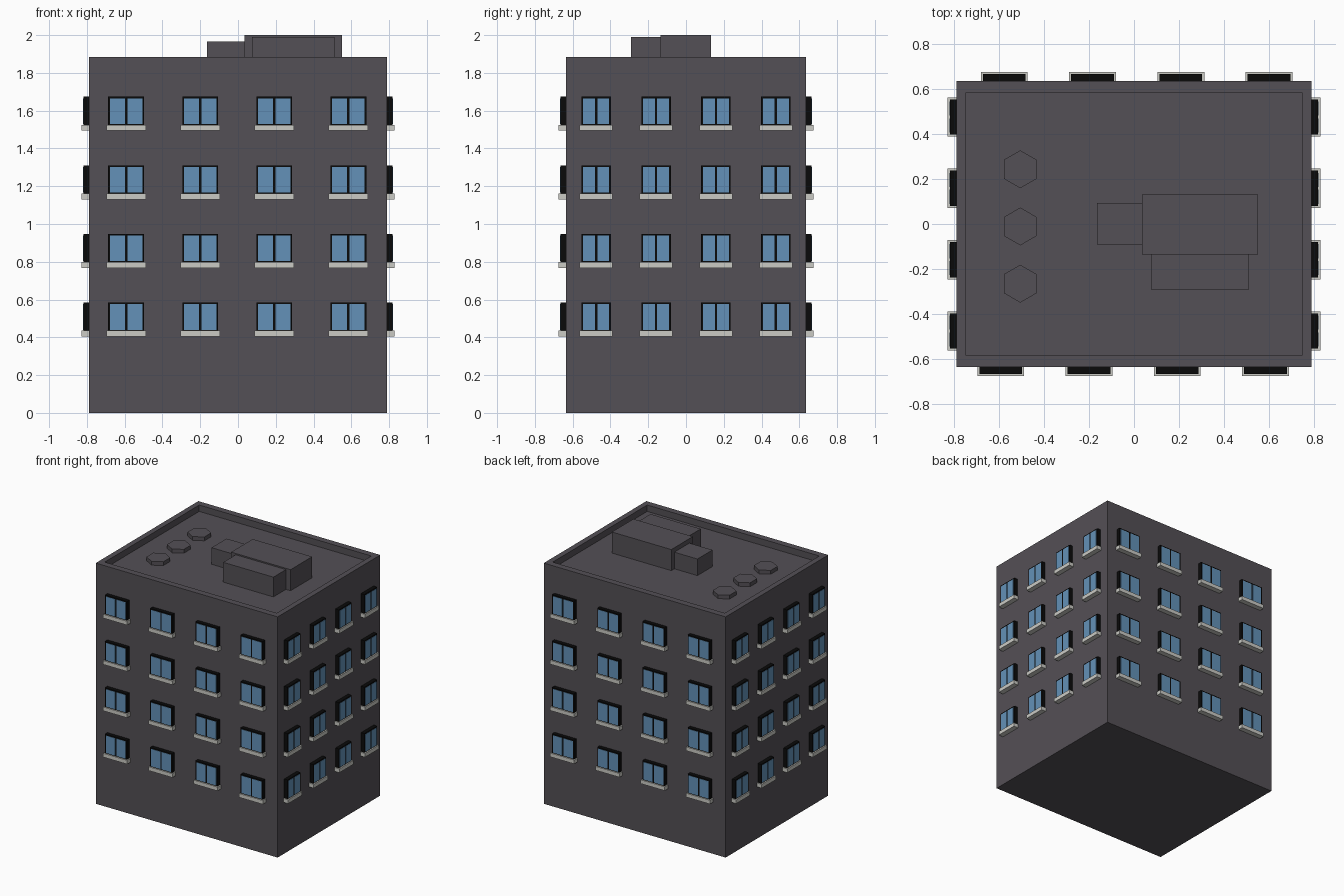
import bpy, bmesh, math
from mathutils import Matrix, Vector

cube = bpy.data.objects.get("Cube")
if cube:
    bpy.data.objects.remove(cube, do_unlink=True)


def material(name, rgb):
    m = bpy.data.materials.new(name)
    m.use_nodes = True
    m.diffuse_color = (*rgb, 1)
    m.node_tree.nodes["Principled BSDF"].inputs["Base Color"].default_value = (*rgb, 1)
    return m


WALL = material("dark grey wall", (0.088, 0.08, 0.092))
FRAME = material("black frame", (0.003, 0.003, 0.003))
GLASS = material("blue glass", (0.125, 0.285, 0.48))
SILL = material("pale stone sill", (0.6, 0.6, 0.56))


def add_box(bm, lo, hi, slot=0):
    """Add a box between two corners and return its faces."""
    lo, hi = Vector(lo), Vector(hi)
    mat = Matrix.Translation((lo + hi) / 2) @ Matrix.Diagonal((*(hi - lo), 1))
    verts = bmesh.ops.create_cube(bm, size=1, matrix=mat)["verts"]
    faces = list({f for v in verts for f in v.link_faces})
    for f in faces:
        f.material_index = slot
    return faces


def finish(bm, name, mats):
    mesh = bpy.data.meshes.new(name)
    bm.to_mesh(mesh)
    bm.free()
    for m in mats:
        mesh.materials.append(m)
    return mesh


def place(mesh, name, location=(0, 0, 0), angle=0):
    ob = bpy.data.objects.new(name, mesh)
    ob.location = location
    ob.rotation_euler.z = angle
    bpy.context.collection.objects.link(ob)
    return ob


# Building body with a sunken roof inside a parapet
HALF_X, HALF_Y, TOP, ROOF = 0.788, 0.635, 1.885, 1.835
bm = bmesh.new()
faces = add_box(bm, (-HALF_X, -HALF_Y, 0), (HALF_X, HALF_Y, TOP))
roof = max(faces, key=lambda f: f.calc_center_median().z)
bmesh.ops.inset_region(bm, faces=[roof], thickness=0.06)
# Narrow the inset at front and back, then sink it with its own walls
for v in roof.verts:
    v.co.y = math.copysign(0.585, v.co.y)
sunk = bmesh.ops.extrude_discrete_faces(bm, faces=[roof])["faces"][0]
bmesh.ops.translate(bm, vec=(0, 0, ROOF - TOP), verts=sunk.verts)
bmesh.ops.recalc_face_normals(bm, faces=bm.faces)
place(finish(bm, "building_body", [WALL]), "building_body")

# Rooftop plant rooms
rooms = {
    "roof_main_block": ((0.035, -0.135, ROOF), (0.55, 0.132, 2.0)),
    "roof_front_block": ((0.075, -0.29, ROOF), (0.51, -0.135, 1.99)),
    "roof_small_block": ((-0.165, -0.092, ROOF), (0.035, 0.094, 1.965)),
}
for name, (lo, hi) in rooms.items():
    bm = bmesh.new()
    add_box(bm, lo, hi)
    place(finish(bm, name, [WALL]), name)

# Six-sided roof vents
bm = bmesh.new()
bmesh.ops.create_cone(bm, cap_ends=True, segments=6, radius1=0.084, radius2=0.084, depth=0.03)
vent = finish(bm, "roof_vent", [WALL])
for i in range(3):
    ob = place(vent, f"roof_vent_{i + 1}", (-0.505, 0.243 - 0.254 * i, ROOF + 0.015))
    # Points towards front and back
    if abs(max(v.co.y for v in vent.vertices) - 0.084) > 0.001:
        ob.rotation_euler.z = math.pi / 6


def window_mesh(name, width):
    """Two-pane window facing -y, with the wall at y = 0 and sill top at z = 0."""
    h, depth, tall = width / 2, 0.03, 0.15
    bm = bmesh.new()
    add_box(bm, (-h, -depth, -0.015), (h, 0.002, tall), 0)
    for side in (-1, 1):
        a, b = sorted((side * 0.006, side * (h - 0.009)))
        add_box(bm, (a, -depth - 0.002, 0.005), (b, -depth, tall - 0.009), 1)
    add_box(bm, (-h - 0.009, -depth - 0.01, -0.03), (h + 0.009, 0.002, 0), 2)
    return finish(bm, name, [FRAME, GLASS, SILL])


wide = window_mesh("wide_window", 0.19)
narrow = window_mesh("narrow_window", 0.156)

# Facades: mesh, wall distance, turn, spacing, sideways shift along the wall
facades = {
    "front": (wide, HALF_Y, 0, 0.392, -0.004),
    "left": (narrow, HALF_X, math.pi / 2, 0.317, 0),
    "back": (wide, HALF_Y, math.pi, 0.392, -0.012),
    "right": (narrow, HALF_X, -math.pi / 2, 0.317, 0),
}
for side, (mesh, dist, angle, step, shift) in facades.items():
    turn = Matrix.Rotation(angle, 3, 'Z')
    for floor in range(4):
        for col in range(4):
            along = (col - 1.5) * step + shift
            spot = turn @ Vector((along, -dist, 0.435 + 0.363 * floor))
            place(mesh, f"{side}_window_{floor + 1}_{col + 1}", spot, angle)
